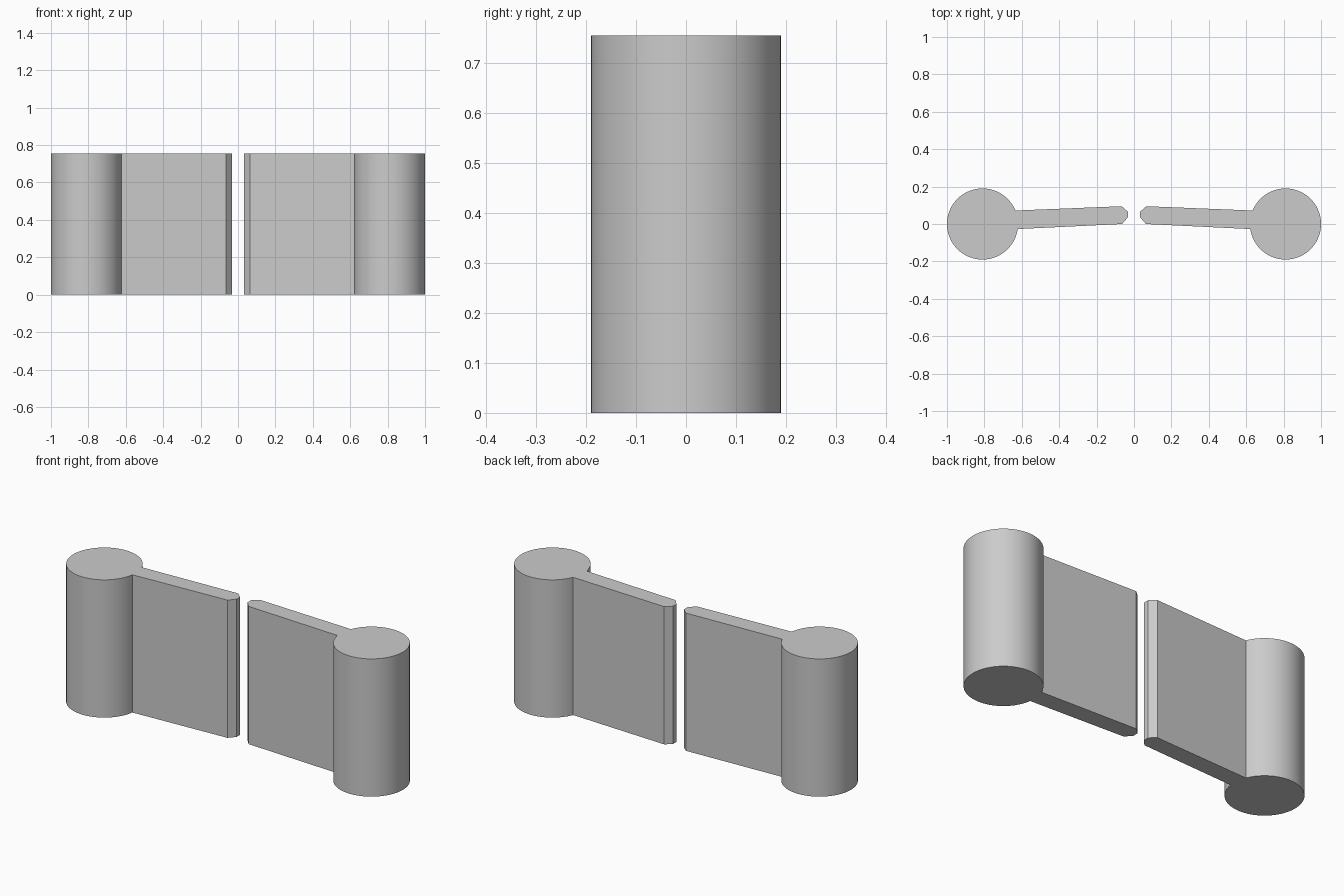
import bpy, bmesh
from math import asin, cos, sin, pi, radians

if "Cube" in bpy.data.objects:
    bpy.data.objects.remove(bpy.data.objects["Cube"])

HEIGHT, RADIUS, CENTRE_X = 0.755, 0.19, 0.81
ARC_STEPS = 72
# blade outline from the lower root, round the chamfered tip, to the upper root
BLADE = [(0.064, 0.0), (0.033, 0.035), (0.033, 0.066), (0.066, 0.095)]
ROOT_LOW, ROOT_HIGH = -0.027, 0.072


def half_outline(side):
    """Round post merged with its tapering blade, as one closed profile."""
    start = pi - asin(ROOT_HIGH / RADIUS)
    end = -pi - asin(ROOT_LOW / RADIUS)
    pts = []
    for i in range(ARC_STEPS + 1):
        a = start + (end - start) * i / ARC_STEPS
        pts.append((CENTRE_X + RADIUS * cos(a), RADIUS * sin(a)))
    pts += BLADE
    return [(side * x, y) for x, y in pts]


def make_half(name, side):
    bm = bmesh.new()
    base = bm.faces.new([bm.verts.new((x, y, 0)) for x, y in half_outline(side)])
    top = bmesh.ops.extrude_face_region(bm, geom=[base], use_keep_orig=True)["geom"]
    verts = [g for g in top if isinstance(g, bmesh.types.BMVert)]
    bmesh.ops.translate(bm, verts=verts, vec=(0, 0, HEIGHT))
    bmesh.ops.recalc_face_normals(bm, faces=bm.faces)
    mesh = bpy.data.meshes.new(name)
    bm.to_mesh(mesh)
    bm.free()
    obj = bpy.data.objects.new(name, mesh)
    bpy.context.collection.objects.link(obj)
    # smooth round post, crisp blade edges
    bpy.ops.object.select_all(action='DESELECT')
    obj.select_set(True)
    bpy.context.view_layer.objects.active = obj
    bpy.ops.object.shade_smooth_by_angle(angle=radians(20))


# two mirrored halves, each a post with a blade
make_half("left_post_and_blade", -1)
make_half("right_post_and_blade", 1)
